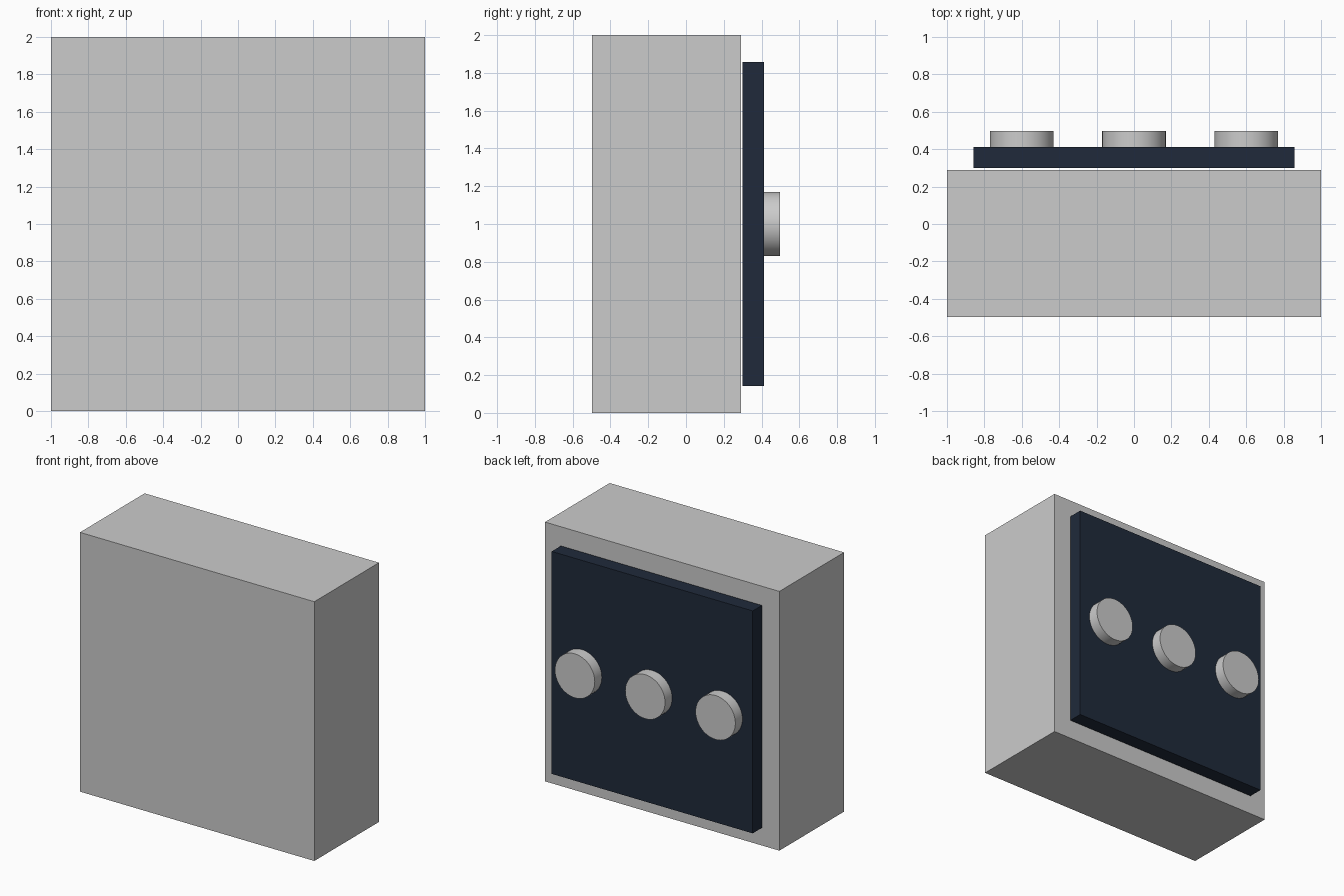
import bpy
import math

if "Cube" in bpy.data.objects:
    bpy.data.objects.remove(bpy.data.objects["Cube"])

BODY_BACK = 0.29
PANEL_FRONT, PANEL_BACK = 0.30, 0.412
KNOB_BACK = 0.498


def box(name, x, y, z):
    """Box from (min, max) ranges on each axis."""
    bpy.ops.mesh.primitive_cube_add(size=1, location=[(a + b) / 2 for a, b in (x, y, z)])
    obj = bpy.context.object
    obj.name = name
    obj.scale = [b - a for a, b in (x, y, z)]
    bpy.ops.object.transform_apply(location=False, rotation=False, scale=True)
    return obj


# main housing
box("housing", (-1, 1), (-0.498, BODY_BACK), (0, 2))

# dark rear panel, held just off the housing
panel = box("rear_panel", (-0.858, 0.858), (PANEL_FRONT, PANEL_BACK), (0.142, 1.858))
dark = bpy.data.materials.new("dark_navy")
dark.diffuse_color = (0.014, 0.023, 0.043, 1)
dark.use_nodes = True
dark.node_tree.nodes["Principled BSDF"].inputs["Base Color"].default_value = dark.diffuse_color
panel.data.materials.append(dark)

# row of three round knobs
for side, x in (("left", -0.6), ("middle", 0.0), ("right", 0.6)):
    bpy.ops.mesh.primitive_cylinder_add(
        vertices=48, radius=0.17, depth=KNOB_BACK - PANEL_BACK,
        location=(x, (KNOB_BACK + PANEL_BACK) / 2, 1), rotation=(math.pi / 2, 0, 0))
    bpy.context.object.name = f"knob_{side}"
    bpy.ops.object.shade_smooth_by_angle(angle=math.radians(30))
